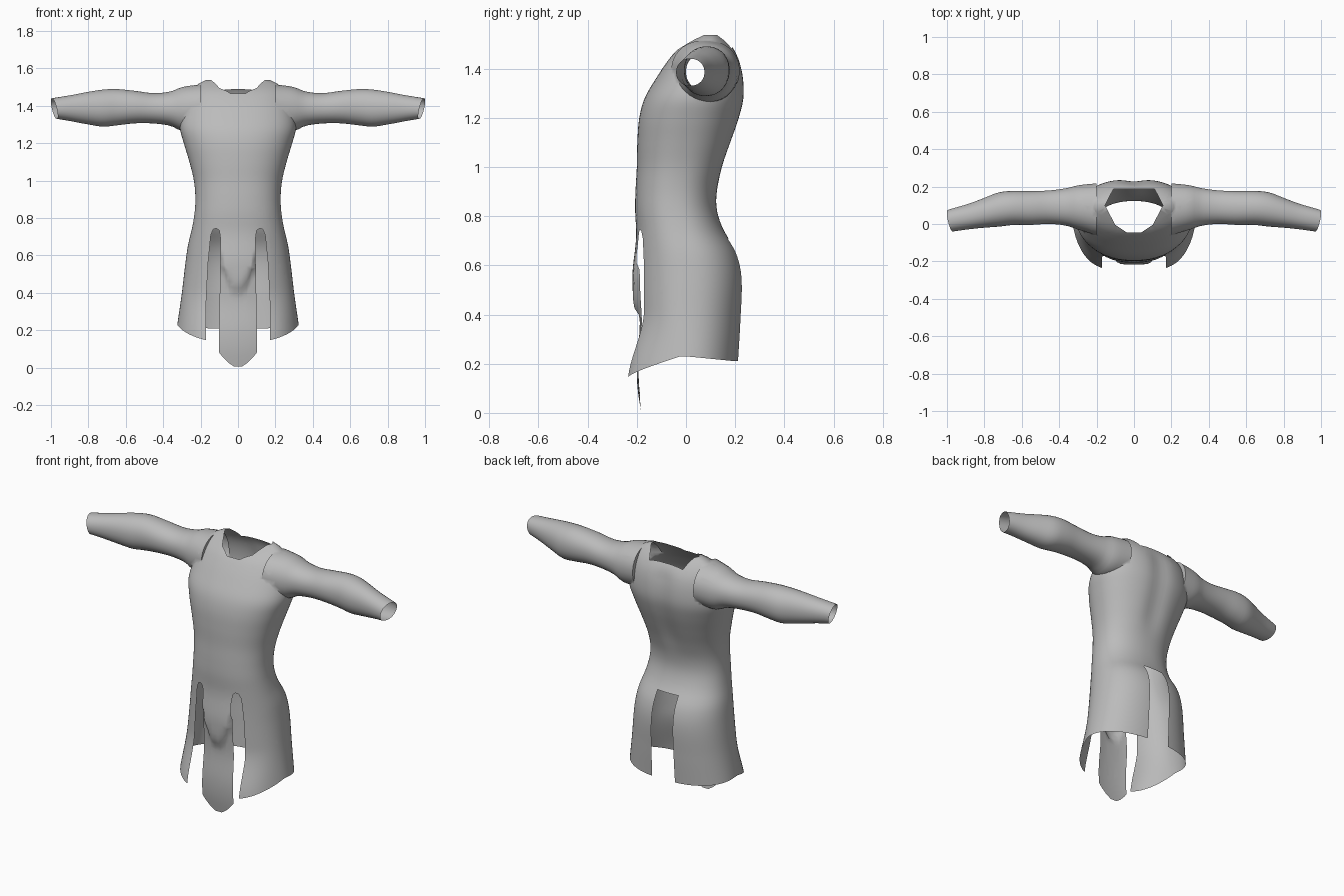
import bpy, bmesh, math
from mathutils import Vector

cube = bpy.data.objects.get("Cube")
if cube:
    bpy.data.objects.remove(cube, do_unlink=True)

cloth = bpy.data.materials.new("grey cloth")
cloth.use_nodes = True
GREY = (0.5, 0.5, 0.5, 1)
cloth.diffuse_color = GREY
cloth.node_tree.nodes["Principled BSDF"].inputs["Base Color"].default_value = GREY


def clamp(t):
    return max(0.0, min(1.0, t))


def smooth(t):
    t = clamp(t)
    return t * t * (3 - 2 * t)


def sample(table, t):
    """Smooth curve through rows of (position, values...)."""
    i = 0
    while i < len(table) - 2 and t > table[i + 1][0]:
        i += 1
    a, b = table[i], table[i + 1]
    p, n = table[max(i - 1, 0)], table[min(i + 2, len(table) - 1)]
    h = b[0] - a[0]
    u = clamp((t - a[0]) / h)
    out = []
    for k in range(1, len(a)):
        m0 = (b[k] - p[k]) / (b[0] - p[0]) * h
        m1 = (n[k] - a[k]) / (n[0] - a[0]) * h
        out.append((2*u**3 - 3*u*u + 1) * a[k] + (u**3 - 2*u*u + u) * m0
                   + (3*u*u - 2*u**3) * b[k] + (u**3 - u*u) * m1)
    return out


def oval(count, power):
    for i in range(count):
        a = math.tau * (i + 0.5) / count
        c, s = math.cos(a), math.sin(a)
        yield (math.copysign(abs(c) ** (2 / power), c),
               math.copysign(abs(s) ** (2 / power), s))


def loft(name, rings):
    bm = bmesh.new()
    rows = [[bm.verts.new(p) for p in ring] for ring in rings]
    n = len(rows[0])
    for lo, hi in zip(rows, rows[1:]):
        for i in range(n):
            j = (i + 1) % n
            bm.faces.new((lo[i], lo[j], hi[j], hi[i]))
    bm.faces.new(rows[0][::-1])
    bm.faces.new(rows[-1])
    bmesh.ops.recalc_face_normals(bm, faces=bm.faces)
    mesh = bpy.data.meshes.new(name)
    bm.to_mesh(mesh)
    bm.free()
    obj = bpy.data.objects.new(name, mesh)
    bpy.context.collection.objects.link(obj)
    return obj


# Body: height, half width, front y, back y
BODY = [(0.22, 0.325, -0.20, 0.215), (0.38, 0.302, -0.20, 0.225),
        (0.55, 0.282, -0.20, 0.23), (0.65, 0.268, -0.20, 0.208),
        (0.75, 0.245, -0.203, 0.15), (0.83, 0.232, -0.207, 0.125),
        (0.91, 0.228, -0.205, 0.127), (1.0, 0.236, -0.20, 0.152),
        (1.1, 0.26, -0.198, 0.188), (1.2, 0.29, -0.19, 0.222),
        (1.28, 0.31, -0.168, 0.24), (1.36, 0.30, -0.122, 0.238),
        (1.43, 0.28, -0.075, 0.222), (1.48, 0.255, -0.032, 0.195),
        (1.515, 0.215, 0.02, 0.165), (1.537, 0.172, 0.06, 0.14)]
rings = []
ROWS = 66
for r in range(ROWS + 1):
    z = 0.22 + (1.537 - 0.22) * r / ROWS
    w, f, b = sample(BODY, z)
    ring = []
    for c, s in oval(72, 2.25):
        x, y = w * c, (f + b) / 2 + (b - f) / 2 * s
        if s > 0:  # groove along the spine
            y -= 0.014 * math.exp(-(x / 0.06) ** 2) * smooth((z - 0.9) / 0.2) * smooth((1.5 - z) / 0.1)
        ring.append((x, y, z))
    rings.append(ring)
tunic = loft("tunic", rings)

# Sleeves: distance out, top z, bottom z, front y, back y
SLEEVE = [(0.2, 1.515, 1.265, -0.06, 0.218), (0.3, 1.50, 1.265, -0.03, 0.207),
          (0.36, 1.477, 1.292, -0.01, 0.192), (0.45, 1.468, 1.305, 0.0, 0.18),
          (0.55, 1.48, 1.306, -0.005, 0.176), (0.65, 1.49, 1.295, -0.006, 0.177),
          (0.72, 1.487, 1.288, -0.014, 0.17), (0.8, 1.475, 1.30, -0.02, 0.14),
          (0.9, 1.455, 1.318, -0.03, 0.102), (0.982, 1.44, 1.33, -0.04, 0.075)]
for side, name in ((1, "left_sleeve"), (-1, "right_sleeve")):
    rings = []
    for r in range(33):
        d = 0.2 + 0.782 * r / 32
        top, bot, f, b = sample(SLEEVE, d)
        tilt = 0.013 * smooth((d - 0.85) / 0.13)  # slanted cuff
        rings.append([(side * (d + tilt * (c + s)), (f + b) / 2 + (b - f) / 2 * c,
                       (top + bot) / 2 + (top - bot) / 2 * s) for c, s in oval(32, 2.15)])
    sleeve = loft(name, rings)
    mod = tunic.modifiers.new("join " + name, 'BOOLEAN')
    mod.operation, mod.solver, mod.object = 'UNION', 'EXACT', sleeve
    sleeve.hide_render = True

bpy.context.view_layer.update()
joined = tunic.evaluated_get(bpy.context.evaluated_depsgraph_get())
bm = bmesh.new()
bm.from_mesh(joined.to_mesh())
tunic.modifiers.clear()
for name in ("left_sleeve", "right_sleeve"):
    bpy.data.objects.remove(bpy.data.objects[name], do_unlink=True)


def cut_hole(outline, axes, region):
    """Cut a convex outline through the faces of one region and open it."""
    u, v = axes
    mid = [sum(p[k] for p in outline) / len(outline) for k in (0, 1)]
    planes = []
    for p, q in zip(outline, outline[1:] + outline[:1]):
        co, no = Vector(), Vector()
        co[u], co[v] = p
        no[u], no[v] = q[1] - p[1], p[0] - q[0]
        if no[u] * (mid[0] - p[0]) + no[v] * (mid[1] - p[1]) > 0:
            no.negate()
        planes.append((co, no.normalized()))
    for co, no in planes:
        faces = [f for f in bm.faces if region(f.calc_center_median())]
        geom = set(faces)
        for f in faces:
            geom.update(f.edges, f.verts)
        bmesh.ops.bisect_plane(bm, geom=list(geom), dist=1e-5, plane_co=co, plane_no=no)
    gone = []
    for f in bm.faces:
        c = f.calc_center_median()
        if region(c) and all((c - co).dot(no) < 0 for co, no in planes):
            gone.append(f)
    bmesh.ops.delete(bm, geom=gone, context='FACES')


# Open the cuffs and the hem
bm.normal_update()
caps = [f for f in bm.faces
        if (abs(f.normal.x) > 0.8 and abs(f.calc_center_median().x) > 0.96)
        or (f.normal.z < -0.9 and f.calc_center_median().z < 0.23)]
bmesh.ops.delete(bm, geom=caps, context='FACES')

# Neck opening
half_neck = [(0.04, -0.045), (0.1, -0.005), (0.155, 0.1), (0.11, 0.187)]
cut_hole(half_neck + [(-x, y) for x, y in half_neck[::-1]], (0, 1),
         lambda c: c.z > 1.38 and abs(c.x) < 0.3)

# Front slits and back vent
slit = [(0.105, 0.1), (0.093, 0.70), (0.1, 0.735), (0.115, 0.745), (0.132, 0.74),
        (0.145, 0.715), (0.16, 0.58), (0.17, 0.4), (0.171, 0.1)]
for side in (1, -1):
    cut_hole([(side * x, z) for x, z in slit], (0, 2),
             lambda c: c.y < -0.05 and c.z < 0.85 and c.x * side > 0)
cut_hole([(-0.077, 0.1), (-0.068, 0.71), (0.068, 0.71), (0.077, 0.1)], (0, 2),
         lambda c: c.y > 0.05 and c.z < 0.85)

# Shape the skirt hem, front flap and pouch
FLAP = [(0, 0.018), (0.1, 0.003), (0.2, 0.0), (0.36, 0.012), (0.5, 0.005), (0.74, 0)]
TOP = 0.745
for v in bm.verts:
    x, y, z = v.co
    if z >= TOP:
        continue
    flap = y < -0.05 and abs(x) < 0.112
    if flap:
        hem = 0.085 * min(1, abs(x) / 0.104) ** 1.7
    else:
        hem = 0.23 - 0.085 * clamp((-y - 0.02) / 0.16) ** 1.3 - 0.02 * clamp(y / 0.2)
    z = TOP - (TOP - z) * (TOP - hem) / (TOP - 0.22)
    if flap:
        y += sample(FLAP, z)[0]
        y -= 0.022 * smooth((z - 0.38 - 22 * x * x) / 0.05) * smooth((TOP - z) / 0.2)
    else:  # front corners flare forward
        y -= 0.06 * smooth((-y - 0.03) / 0.14) * smooth((0.42 - z) / 0.3)
    v.co = (x, y, z)

bmesh.ops.remove_doubles(bm, verts=bm.verts, dist=0.0005)
bm.to_mesh(tunic.data)
bm.free()
tunic.data.materials.clear()
tunic.data.materials.append(cloth)
for p in tunic.data.polygons:
    p.material_index = 0

bpy.ops.object.select_all(action='DESELECT')
tunic.select_set(True)
bpy.context.view_layer.objects.active = tunic
bpy.ops.object.shade_smooth_by_angle(angle=math.radians(50))
